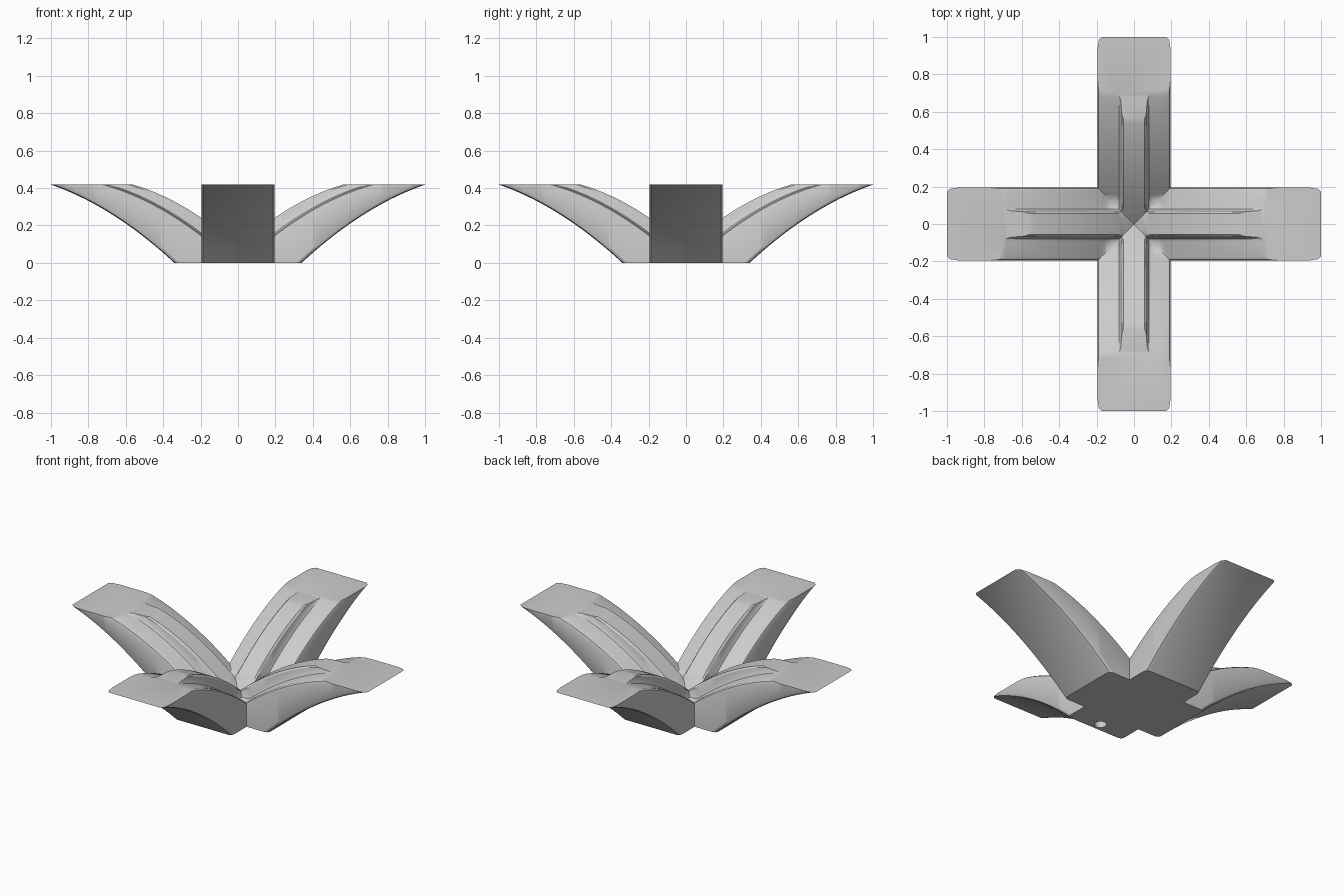
import bpy, bmesh, math
from mathutils import Matrix, Vector

cube = bpy.data.objects.get("Cube")
if cube:
    bpy.data.objects.remove(cube, do_unlink=True)

TOP = 0.418
HALF = 0.195

grey = bpy.data.materials.new("light_grey")
grey.use_nodes = True
colour = (0.6, 0.6, 0.6, 1)
grey.diffuse_color = colour
grey.node_tree.nodes["Principled BSDF"].inputs["Base Color"].default_value = colour


def bow(x, x0, z0, x1, z1, rise):
    """Upward-bowed curve through two points."""
    t = (x - x0) / (x1 - x0)
    return z0 + (z1 - z0) * t + 4 * rise * t * (1 - t)


def section(x):
    """Closed cross-section of an arm: underside, shoulders and raised rail."""
    under = bow(x, 0.34, 0, 1.0, TOP, 0.048)
    shoulder = max(bow(x, HALF, 0.15, 0.70, TOP, 0.03), 0.1)
    rail = bow(x, HALF, 0.24, 0.56, TOP, 0.018)
    step = rail - shoulder
    half = [
        (0.172, under), (0.188, under + 0.006), (HALF, under + 0.022),
        (HALF, shoulder - 0.02), (0.19, shoulder - 0.007), (0.178, shoulder),
        (0.095, shoulder), (0.08, shoulder + 0.1 * step), (0.071, shoulder + 0.35 * step),
        (0.065, shoulder + 0.85 * step), (0.056, rail),
    ]
    return [Vector((x, y, z)) for y, z in half] + [Vector((x, -y, z)) for y, z in reversed(half)]


def cut(bm, point, normal, fill):
    """Trim everything on the normal side of a plane."""
    geom = bm.verts[:] + bm.edges[:] + bm.faces[:]
    res = bmesh.ops.bisect_plane(bm, geom=geom, dist=1e-6, plane_co=point,
                                 plane_no=normal, clear_outer=True)
    if fill:
        edges = [e for e in res["geom_cut"] if isinstance(e, bmesh.types.BMEdge)]
        bmesh.ops.edgeloop_fill(bm, edges=edges)


# One arm lofted outward, trimmed level and mitred at the centre
bm = bmesh.new()
rings = [[bm.verts.new(p) for p in section(0.02 * i - 0.02)] for i in range(54)]
count = len(rings[0])
for a, b in zip(rings, rings[1:]):
    for j in range(count):
        k = (j + 1) % count
        bm.faces.new((a[j], a[k], b[k], b[j]))
bm.faces.new(rings[0])
bm.faces.new(rings[-1])
cut(bm, (0, 0, TOP), (0, 0, 1), True)
cut(bm, (0, 0, 0), (0, 0, -1), True)
cut(bm, (0, 0, 0), (-1, 1, 0), False)
cut(bm, (0, 0, 0), (-1, -1, 0), False)

# Four arms welded into a cross
arm = bm.verts[:] + bm.edges[:] + bm.faces[:]
for turn in range(1, 4):
    copy = bmesh.ops.duplicate(bm, geom=arm)["geom"]
    verts = [v for v in copy if isinstance(v, bmesh.types.BMVert)]
    bmesh.ops.rotate(bm, verts=verts, cent=(0, 0, 0),
                     matrix=Matrix.Rotation(turn * math.pi / 2, 3, 'Z'))
bmesh.ops.remove_doubles(bm, verts=bm.verts[:], dist=0.0002)
bmesh.ops.recalc_face_normals(bm, faces=bm.faces[:])
mesh = bpy.data.meshes.new("cross_body")
bm.to_mesh(mesh)
bm.free()
mesh.materials.append(grey)
body = bpy.data.objects.new("cross_body", mesh)
bpy.context.collection.objects.link(body)

# Small blind hole under the front arm
bpy.ops.mesh.primitive_cylinder_add(vertices=24, radius=0.034, depth=0.1, location=(0, -0.29, 0))
cutter = bpy.context.object
cutter.name = "hole_cutter"
cutter.hide_render = True
cutter.data.materials.append(grey)
hole = body.modifiers.new("hole", 'BOOLEAN')
hole.operation = 'DIFFERENCE'
hole.solver = 'EXACT'
hole.object = cutter

bpy.ops.object.select_all(action='DESELECT')
body.select_set(True)
bpy.context.view_layer.objects.active = body
bpy.ops.object.modifier_apply(modifier="hole")
bpy.data.objects.remove(cutter, do_unlink=True)
bpy.ops.object.shade_smooth_by_angle(angle=math.radians(30))
